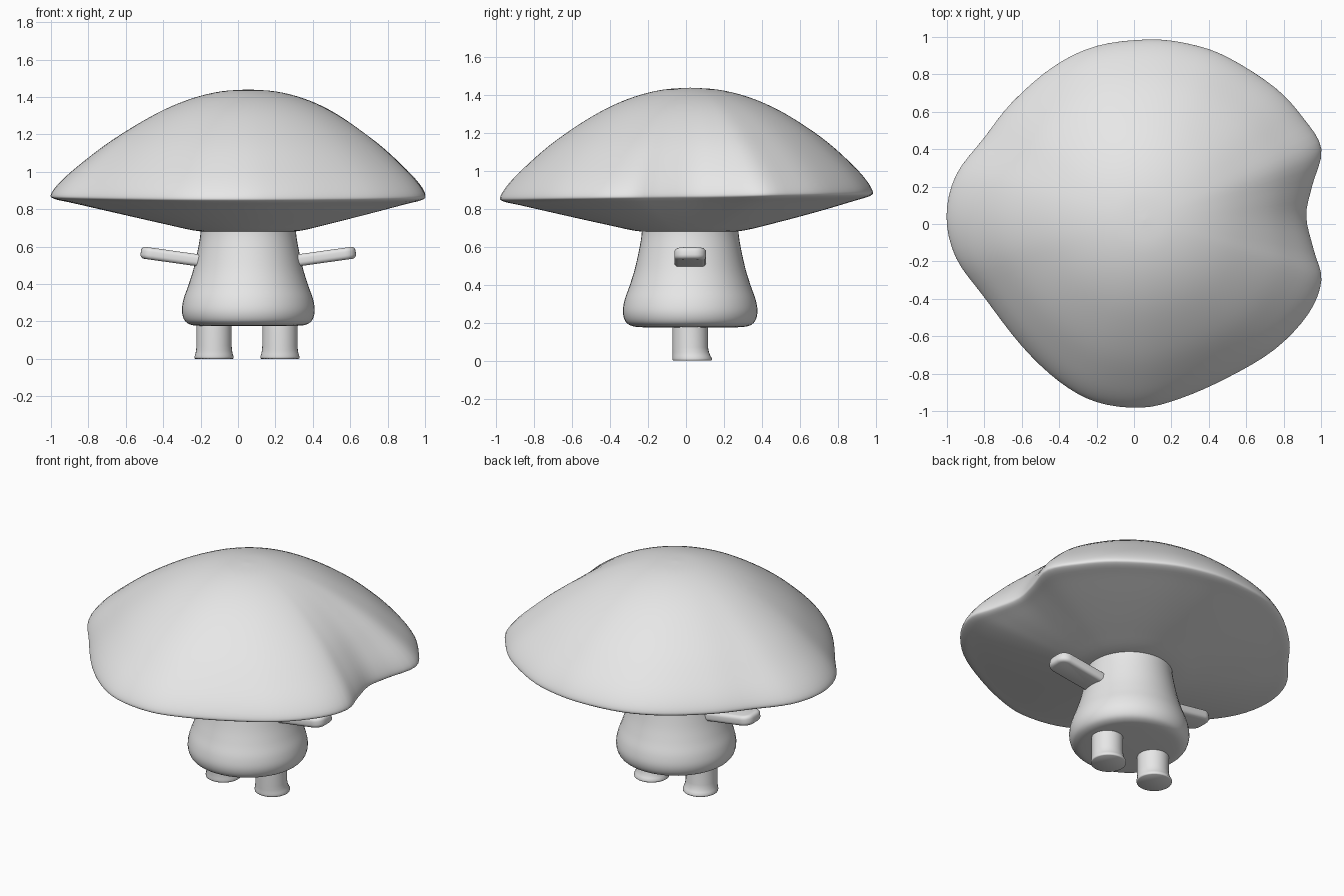
import bpy, bmesh, math
from mathutils import Vector, Matrix

if "Cube" in bpy.data.objects:
    bpy.data.objects.remove(bpy.data.objects["Cube"], do_unlink=True)

clay = bpy.data.materials.new("light grey clay")
clay.use_nodes = True
clay.diffuse_color = (0.8, 0.8, 0.8, 1)
clay.node_tree.nodes["Principled BSDF"].inputs["Base Color"].default_value = (0.8, 0.8, 0.8, 1)

AXIS = Vector((0.055, 0.022, 0))  # shared centre line of cap, body and limbs


def finish(name, bm, angle=50):
    """Turn a bmesh into a smooth shaded object."""
    bmesh.ops.remove_doubles(bm, verts=bm.verts, dist=0.0005)
    bmesh.ops.recalc_face_normals(bm, faces=bm.faces)
    mesh = bpy.data.meshes.new(name)
    bm.to_mesh(mesh)
    bm.free()
    mesh.materials.append(clay)
    obj = bpy.data.objects.new(name, mesh)
    bpy.context.collection.objects.link(obj)
    bpy.ops.object.select_all(action="DESELECT")
    obj.select_set(True)
    bpy.context.view_layer.objects.active = obj
    bpy.ops.object.shade_smooth_by_angle(angle=math.radians(angle))
    return obj


def spline(points, steps, closed=False):
    """Smooth curve through the points."""
    pts = [Vector(p) for p in points]
    n = len(pts)
    pick = (lambda i: pts[i % n]) if closed else (lambda i: pts[max(0, min(n - 1, i))])
    out = []
    for i in range(n if closed else n - 1):
        a, b, c, d = (pick(i + k) for k in (-1, 0, 1, 2))
        for s in range(steps):
            t = s / steps
            out.append(0.5 * (2 * b + (c - a) * t + (2 * a - 5 * b + 4 * c - d) * t * t
                              + (3 * b - a - 3 * c + d) * t ** 3))
    return out if closed else out + [pts[-1]]


def skin(rings):
    """Bridge a stack of closed rings and cap the ends."""
    bm = bmesh.new()
    loops = [[bm.verts.new(p) for p in ring] for ring in rings]
    n = len(loops[0])
    for low, high in zip(loops, loops[1:]):
        for i in range(n):
            j = (i + 1) % n
            bm.faces.new((low[i], low[j], high[j], high[i]))
    bm.faces.new(loops[0])
    bm.faces.new(loops[-1])
    return bm


def circle(centre, radius, z, sides=48):
    return [Vector((centre.x + radius * math.cos(i * math.tau / sides),
                    centre.y + radius * math.sin(i * math.tau / sides), z))
            for i in range(sides)]


# Cap: domed profile swept round a lobed outline with a dent on the left side
outline = spline([
    (.92, .04), (.95, .2), (1, .4), (.9, .57), (.75, .73), (.5, .89), (.3, .96),
    (.08, .985), (-.2, .95), (-.43, .84), (-.65, .65), (-.8, .46), (-.95, .26),
    (-1, .04), (-.95, -.18), (-.8, -.39), (-.6, -.65), (-.4, -.84), (-.2, -.95),
    (.04, -.98), (.25, -.93), (.5, -.82), (.75, -.67), (.93, -.48), (1, -.3),
    (.96, -.14)], 4, closed=True)
cap_profile = spline([
    (.004, 1.44), (.15, 1.43), (.3, 1.395), (.45, 1.335), (.6, 1.25), (.75, 1.145),
    (.88, 1.03), (.96, .945), (1, .88), (.985, .855), (.9, .832), (.7, .78),
    (.45, .72), (.25, .68), (.004, .675)], 4)
rings = []
for t, z in cap_profile:
    ring = []
    for p in outline:
        edge = Vector((p.x, p.y, 0)) - AXIS
        spot = (edge.normalized() * 0.97).lerp(edge, t * t) * t
        ring.append(AXIS + spot + Vector((0, 0, z + 0.015 * spot.y * t)))
    rings.append(ring)
finish("cap", skin(rings), 80)

# Body: pear shaped stem
body_profile = spline([
    (.255, .74), (.258, .65), (.288, .5), (.318, .4), (.346, .32), (.355, .255),
    (.34, .205), (.305, .182), (.25, .176)], 5)
finish("body", skin([circle(AXIS, r, z) for r, z in body_profile]))

# Legs: posts with feet that flare towards the back
leg_profile = [(.094, .25, 0), (.094, .07, 0), (.096, .045, .003), (.1, .025, .007),
               (.105, .012, .011), (.104, .003, .011), (.1, 0, .011)]
for side, label in ((1, "left"), (-1, "right")):
    hip = AXIS + Vector((0.176 * side - 0.007, 0, 0))
    rings = [circle(hip + Vector((0, shift, 0)), r, z, 32) for r, z, shift in leg_profile]
    finish(label + "_leg", skin(rings))

# Arms: flat rounded paddles tilted upwards
for side, label in ((1, "left"), (-1, "right")):
    bm = bmesh.new()
    bmesh.ops.create_cube(bm, size=1, matrix=Matrix.Diagonal((.43, .168, .064, 1)))
    tips = [e for e in bm.edges
            if all(v.co.x > 0 for v in e.verts)
            and abs(e.verts[0].co.z - e.verts[1].co.z) > 0.01]
    bmesh.ops.bevel(bm, geom=tips, offset=.06, segments=6, profile=.5, affect="EDGES")
    rim = [e for e in bm.edges
           if abs(e.verts[0].co.z - e.verts[1].co.z) < 0.001
           and max(v.co.x for v in e.verts) > -0.2]
    bmesh.ops.bevel(bm, geom=rim, offset=.022, segments=4, profile=.5, affect="EDGES")
    bm.transform(Matrix.Translation((.362, 0, .54)) @ Matrix.Rotation(math.radians(-8), 4, "Y"))
    bm.transform(Matrix.Translation(AXIS) @ Matrix.Diagonal((side, 1, 1, 1)))
    finish(label + "_arm", bm)
